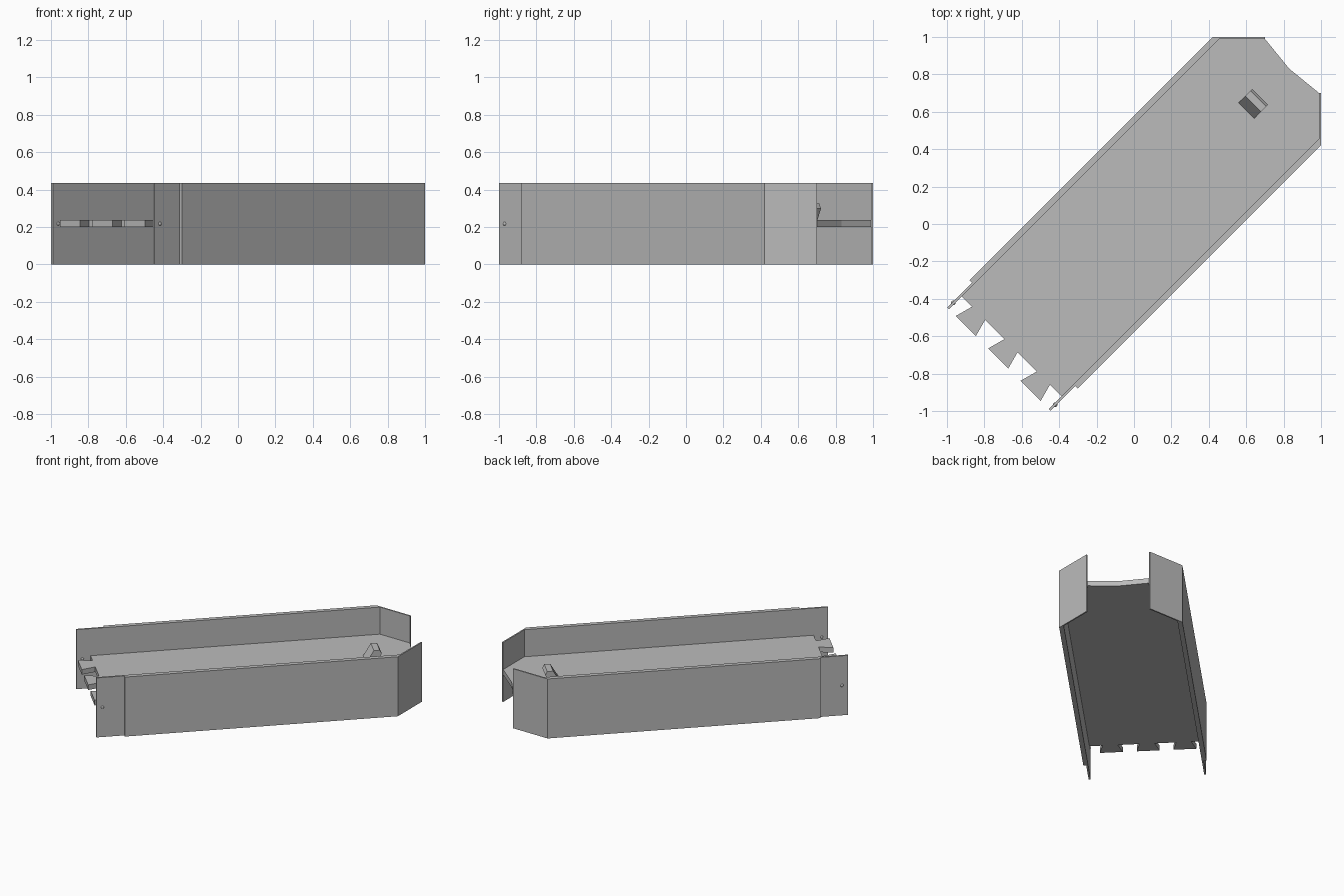
import bpy, bmesh
from math import pi
from mathutils import Matrix, Vector

cube = bpy.data.objects.get("Cube")
if cube:
    bpy.data.objects.remove(cube, do_unlink=True)

grey = bpy.data.materials.new("plain_grey")
grey.use_nodes = True
grey.diffuse_color = (0.5, 0.5, 0.5, 1)
grey.node_tree.nodes["Principled BSDF"].inputs["Base Color"].default_value = (0.5, 0.5, 0.5, 1)

# The tray is drawn along local x, then turned to run diagonally
TURN = Matrix.Rotation(pi / 4, 4, 'Z')
HEIGHT = 0.435
FLOOR_LOW, FLOOR_TOP = 0.2, 0.237


def finish(name, bm):
    bmesh.ops.recalc_face_normals(bm, faces=bm.faces)
    bm.transform(TURN)
    mesh = bpy.data.meshes.new(name)
    bm.to_mesh(mesh)
    bm.free()
    mesh.materials.append(grey)
    obj = bpy.data.objects.new(name, mesh)
    bpy.context.collection.objects.link(obj)
    return obj


def prism(name, points, direction):
    """Extrude a flat outline of 3D points along a direction."""
    bm = bmesh.new()
    face = bm.faces.new([bm.verts.new(p) for p in points])
    result = bmesh.ops.extrude_face_region(bm, geom=[face], use_keep_orig=True)
    moved = [g for g in result["geom"] if isinstance(g, bmesh.types.BMVert)]
    bmesh.ops.translate(bm, verts=moved, vec=Vector(direction))
    return finish(name, bm)


# Side walls: thinned tongue at the tail, thin angled flap at the nose
wall = [(-0.834, 0.41), (1.004, 0.41), (1.202, 0.212), (1.195, 0.205),
        (1.022, 0.378), (-1.022, 0.378), (-1.022, 0.391), (-0.834, 0.391)]
for side, label in ((1, "left"), (-1, "right")):
    prism(label + "_wall", [(x, side * y, 0) for x, y in wall], (0, 0, HEIGHT))

    # Small locking pin through each tongue
    bm = bmesh.new()
    bmesh.ops.create_uvsphere(bm, u_segments=16, v_segments=8, radius=0.012)
    bmesh.ops.translate(bm, verts=bm.verts, vec=(-0.981, side * 0.385, 0.218))
    for f in bm.faces:
        f.smooth = True
    finish(label + "_pin", bm)

# Floor with a notched nose and dovetail teeth along the tail
tail = -0.926
outline = [(tail, -0.379), (1.022, -0.379), (1.195, -0.206), (1.174, 0),
           (1.195, 0.206), (1.022, 0.379), (tail, 0.379)]
for centre in (0.25, 0.005, -0.24):
    outline += [(tail, centre + 0.05), (-1.021, centre + 0.076),
                (-1.021, centre - 0.076), (tail, centre - 0.05)]
prism("floor", [(x, y, FLOOR_LOW) for x, y in outline], (0, 0, FLOOR_TOP - FLOOR_LOW))

# Leaning catch near the nose
catch = [(0.852, FLOOR_TOP - 0.002), (0.905, 0.325), (0.945, 0.325),
         (0.958, 0.3), (0.93, FLOOR_TOP - 0.002)]
prism("catch", [(x, -0.055, z) for x, z in catch], (0, 0.118, 0))
